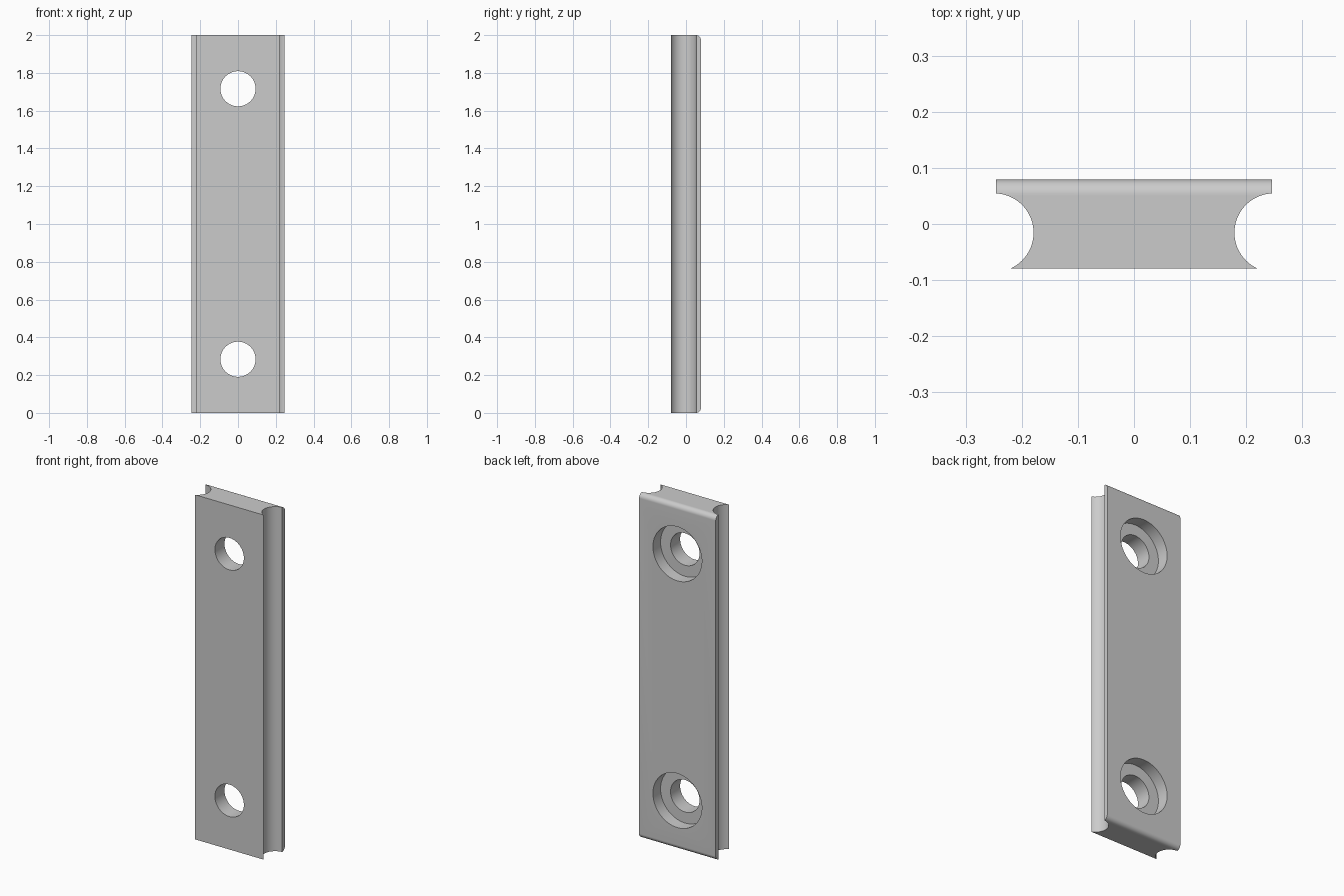
import bpy, bmesh, math

if "Cube" in bpy.data.objects:
    bpy.data.objects.remove(bpy.data.objects["Cube"])

HALF_W, HALF_T, HEIGHT = 0.246, 0.079, 2.0
FILLET = 0.027

metal = bpy.data.materials.new("light_grey_metal")
metal.use_nodes = True
grey = (0.6, 0.6, 0.6, 1)
metal.diffuse_color = grey
metal.node_tree.nodes["Principled BSDF"].inputs["Base Color"].default_value = grey

# Plate: side profile with rounded back edges, extruded across the width
profile = [(-HALF_T, HEIGHT), (-HALF_T, 0)]
for cz, start in ((FILLET, -90), (HEIGHT - FILLET, 0)):
    for i in range(13):
        a = math.radians(start + i * 7.5)
        profile.append((HALF_T - FILLET + FILLET * math.cos(a), cz + FILLET * math.sin(a)))

bm = bmesh.new()
face = bm.faces.new([bm.verts.new((-HALF_W, y, z)) for y, z in profile])
ext = bmesh.ops.extrude_face_region(bm, geom=[face])
new_verts = [g for g in ext["geom"] if isinstance(g, bmesh.types.BMVert)]
bmesh.ops.translate(bm, verts=new_verts, vec=(2 * HALF_W, 0, 0))
bmesh.ops.recalc_face_normals(bm, faces=bm.faces[:])
mesh = bpy.data.meshes.new("mounting_plate")
bm.to_mesh(mesh)
bm.free()
plate = bpy.data.objects.new("mounting_plate", mesh)
bpy.context.collection.objects.link(plate)
mesh.materials.append(metal)

cutters = []


def cutter(name, radius, depth, location, tilt=0.0):
    """Cylinder subtracted from the plate."""
    bpy.ops.mesh.primitive_cylinder_add(vertices=96, radius=radius, depth=depth,
                                        location=location, rotation=(tilt, 0, 0))
    ob = bpy.context.object
    ob.name = name
    ob.hide_render = True
    ob.data.materials.append(metal)
    mod = plate.modifiers.new(name, 'BOOLEAN')
    mod.operation, mod.solver, mod.object = 'DIFFERENCE', 'EXACT', ob
    cutters.append(ob)


# Long round grooves down both sides
for side in (-1, 1):
    cutter("side_groove", 0.07, 3, (side * 0.249, -0.0155, HEIGHT / 2))

# Counterbored screw holes, wide end at the back
BORE_DEPTH = 0.07
for z in (0.284, HEIGHT - 0.284):
    cutter("screw_hole", 0.093, 1, (0, 0, z), math.pi / 2)
    cutter("counterbore", 0.157, 0.4, (0, HALF_T - BORE_DEPTH + 0.2, z), math.pi / 2)

# Apply the cuts and shade
bpy.ops.object.select_all(action='DESELECT')
plate.select_set(True)
bpy.context.view_layer.objects.active = plate
for mod in list(plate.modifiers):
    bpy.ops.object.modifier_apply(modifier=mod.name)
for ob in cutters:
    bpy.data.objects.remove(ob)
bpy.ops.object.shade_smooth_by_angle(angle=math.radians(25))
